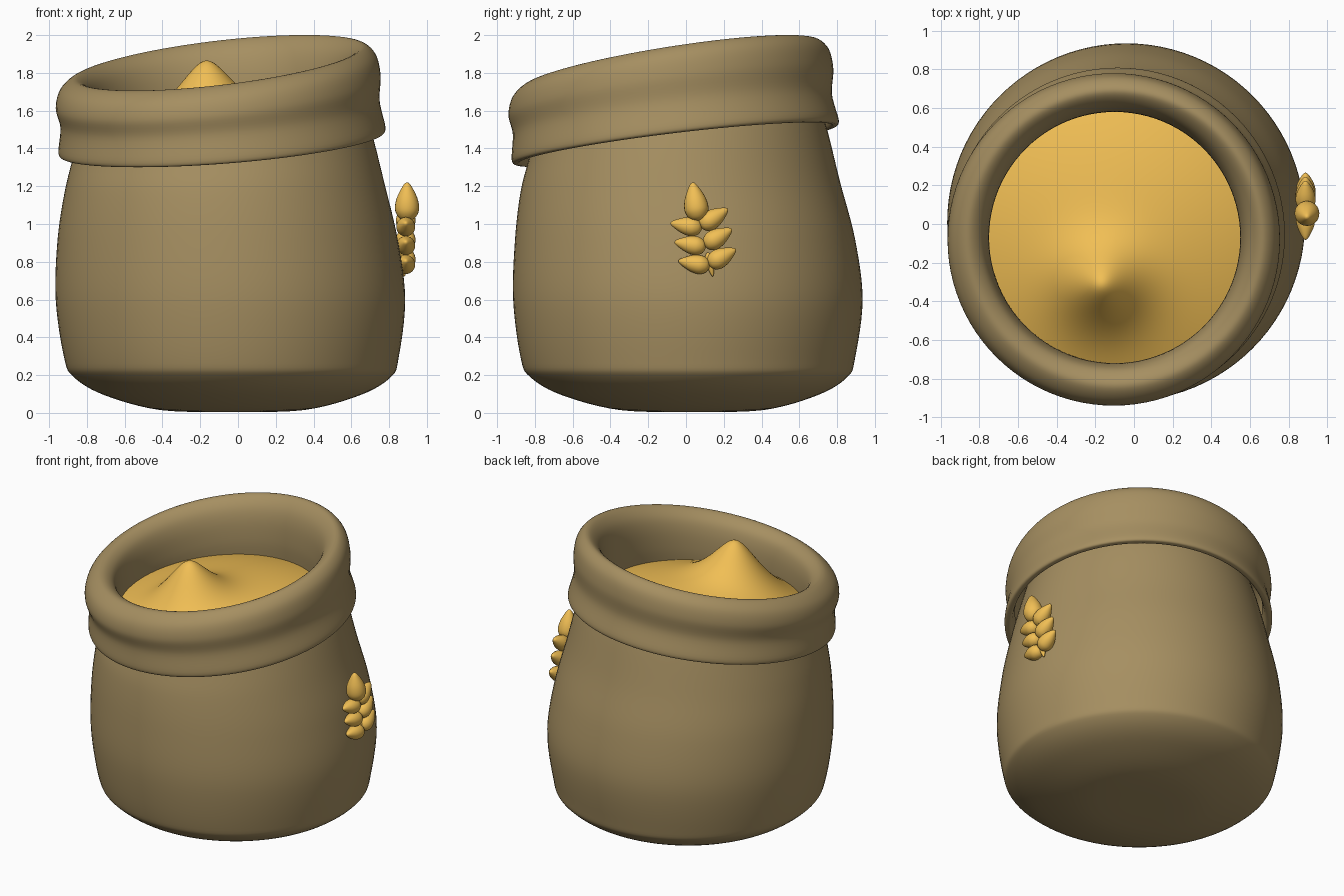
import bpy, bmesh
from math import sin, cos, pi, exp, hypot
from mathutils import Vector

if "Cube" in bpy.data.objects:
    bpy.data.objects.remove(bpy.data.objects["Cube"])

SEG = 96


def material(name, col):
    m = bpy.data.materials.new(name)
    m.diffuse_color = (*col, 1)
    m.use_nodes = True
    m.node_tree.nodes["Principled BSDF"].inputs["Base Color"].default_value = m.diffuse_color
    return m


CLOTH = material("cloth", (0.38, 0.275, 0.12))
GOLD = material("grain", (0.88, 0.52, 0.09))


def skin(name, rings, mat):
    """Join closed rings of points (ordered bottom to top on the outside)."""
    bm = bmesh.new()
    rows = [[bm.verts.new(p) for p in ring] for ring in rings]
    n = len(rows[0])
    for a, b in zip(rows, rows[1:]):
        for j in range(n):
            k = (j + 1) % n
            bm.faces.new((a[j], a[k], b[k], b[j]))
    bmesh.ops.remove_doubles(bm, verts=bm.verts, dist=1e-5)
    me = bpy.data.meshes.new(name)
    bm.to_mesh(me)
    bm.free()
    for p in me.polygons:
        p.use_smooth = True
    me.materials.append(mat)
    ob = bpy.data.objects.new(name, me)
    bpy.context.collection.objects.link(ob)
    return ob


def smooth(pts, steps=6):
    """Catmull-Rom curve through tuples of any length."""
    q = [pts[0]] + pts + [pts[-1]]
    out = []
    for a, b, c, d in zip(q, q[1:], q[2:], q[3:]):
        for s in range(steps):
            t = s / steps
            out.append([0.5 * (2 * B + (C - A) * t + (2 * A - 5 * B + 4 * C - D) * t * t
                               + (3 * B - A - 3 * C + D) * t ** 3)
                        for A, B, C, D in zip(a, b, c, d)])
    return out + [list(pts[-1])]


def leaning_ring(r, z, cx, cy, sx, sy):
    """Circle shifted to (cx, cy), with height slopes sx and sy."""
    ang = [2 * pi * j / SEG for j in range(SEG)]
    return [(cx + r * cos(a), cy + r * sin(a), z + r * (sx * cos(a) + sy * sin(a))) for a in ang]


# sack body: radius, height, centre x, centre y, slope x, slope y
body = [(0, 0.005, -.03, .03, 0, 0), (.38, .015, -.03, .03, 0, 0), (.68, .095, -.03, .02, 0, 0),
        (.84, .19, -.03, .015, 0, 0), (.885, .29, -.035, .01, 0, 0), (.925, .60, -.04, .01, 0, 0),
        (.90, .92, -.055, -.005, 0, 0), (.845, 1.20, -.07, -.03, .02, .03),
        (.785, 1.44, -.08, -.045, .07, .11), (.74, 1.60, -.09, -.06, .08, .12)]
skin("sack_body", [leaning_ring(*p) for p in smooth(body)], CLOTH)

# folded cuff: under the lip, up the outside, over the crest, down the inside
cuff = [(.80, 1.52, -.085, -.055, .075, .12), (.82, 1.435, -.085, -.055, .075, .12),
        (.845, 1.42, -.085, -.055, .075, .12), (.866, 1.445, -.085, -.057, .075, .12),
        (.845, 1.58, -.095, -.072, .085, .125), (.860, 1.70, -.105, -.08, .10, .14),
        (.835, 1.80, -.105, -.08, .11, .15), (.765, 1.853, -.10, -.075, .115, .155),
        (.695, 1.81, -.10, -.07, .115, .155), (.66, 1.72, -.10, -.07, .115, .15),
        (.65, 1.58, -.10, -.07, .11, .14), (.66, 1.45, -.10, -.07, .10, .13)]
skin("folded_cuff", [leaning_ring(*p) for p in smooth(cuff)], CLOTH)


# grain heap: low dome with an off-centre peak
def heap_height(x, y):
    r = hypot(x + .10, y + .07) / .68
    d = hypot(x + .17, y + .32)
    lean = .06 * (x + .1) + .08 * (y + .07)
    return 1.50 + lean + .13 * (1 - r * r) + .30 * exp(-(hypot(d, .04) / .2) ** 1.6)


heap = []
for i in range(40, -1, -1):
    ring = leaning_ring(.68 * i / 40, 0, -.10, -.07, 0, 0)
    heap.append([(x, y, heap_height(x, y)) for x, y, _ in ring])
skin("grain_heap", heap, GOLD)


# wheat emblem on the +x side
def kernel(name, base, tip, width, x=.888):
    """Teardrop from a round base to a pointed tip, given as (y, z) pairs."""
    a, b = Vector((x, *base)), Vector((x, *tip))
    d = b - a
    u = Vector((1, 0, 0))
    v = d.normalized().cross(u)
    prof = [(0, 0), (.6, .07), (.93, .22), (1, .38), (.85, .6), (.5, .83), (.2, .97), (0, 1)]
    rings = []
    for r, t in smooth(prof, 3):
        rings.append([a + d * t + (u * cos(k * pi / 12) + v * sin(k * pi / 12)) * max(r, 0) * width
                      for k in range(24)])
    return skin(name, rings, GOLD)


kernel("wheat_top_kernel", (.065, 1.015), (.035, 1.22), .064, .895)
for i in range(3):
    dy, dz = .021 * i, -.1 * i
    kernel(f"wheat_left_kernel_{i}", (.085 + dy, .975 + dz), (-.082 + dy, 1.005 + dz), .05)
    kernel(f"wheat_right_kernel_{i}", (.075 + dy, .985 + dz), (.222 + dy, 1.08 + dz * 1.07), .052)
kernel("wheat_stem", (.115, .85), (.142, .722), .022, .88)
